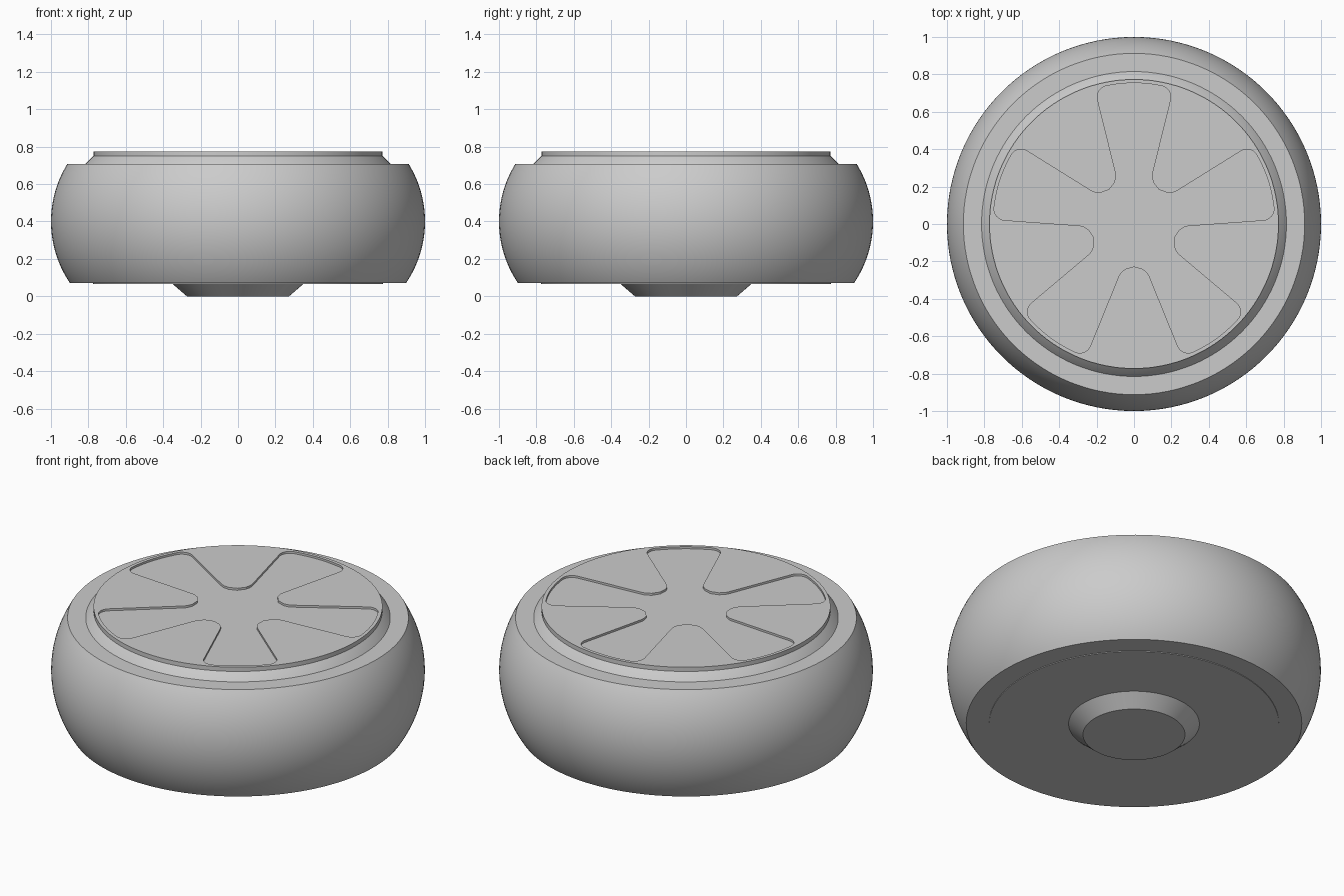
import bpy, bmesh, math
from mathutils import Vector

old = bpy.data.objects.get("Cube")
if old:
    bpy.data.objects.remove(old, do_unlink=True)

# Single grey material
grey = bpy.data.materials.new("light_grey")
grey.use_nodes = True
grey.diffuse_color = (0.6, 0.6, 0.6, 1)
grey.node_tree.nodes["Principled BSDF"].inputs["Base Color"].default_value = (0.6, 0.6, 0.6, 1)


def finish(name, bm):
    bmesh.ops.recalc_face_normals(bm, faces=bm.faces)
    mesh = bpy.data.meshes.new(name)
    bm.to_mesh(mesh)
    bm.free()
    obj = bpy.data.objects.new(name, mesh)
    bpy.context.collection.objects.link(obj)
    mesh.materials.append(grey)
    return obj


def activate(obj):
    bpy.ops.object.select_all(action='DESELECT')
    obj.select_set(True)
    bpy.context.view_layer.objects.active = obj


def lathe(name, profile, closed=False, steps=128):
    """Turn (radius, z) points about z; an open profile gets flat end caps."""
    bm = bmesh.new()
    rings = [[bm.verts.new((r * math.cos(math.tau * i / steps),
                            r * math.sin(math.tau * i / steps), z))
              for i in range(steps)] for r, z in profile]
    pairs = list(zip(rings, rings[1:]))
    if closed:
        pairs.append((rings[-1], rings[0]))
    else:
        bm.faces.new(rings[0])
        bm.faces.new(rings[-1])
    for a, b in pairs:
        for i in range(steps):
            j = (i + 1) % steps
            bm.faces.new((a[i], a[j], b[j], b[i]))
    return finish(name, bm)


def fillet(a, p, b, radius, steps=8):
    """Points of a round corner at p between a and b."""
    u, v = (a - p).normalized(), (b - p).normalized()
    half = u.angle(v) / 2
    centre = p + (u + v).normalized() * radius / math.sin(half)
    start = p + u * radius / math.tan(half) - centre
    end = p + v * radius / math.tan(half) - centre
    return [centre + start.lerp(end, i / steps).normalized() * radius
            for i in range(steps + 1)]


# Tyre with a bulging tread and flat sidewalls
low, high = 0.07, 0.708
tread = []
for i in range(33):
    z = low + (high - low) * i / 32
    tread.append((0.415 + math.sqrt(0.585 ** 2 - (z - 0.4) ** 2), z))
tyre = lathe("tyre", [(0.74, low)] + tread + [(0.74, high)], closed=True)

# Wheel rim with hub boss below and chamfered lip above
rim = lathe("rim", [(0.273, 0), (0.35, 0.066), (0.775, 0.066), (0.775, 0.09),
                    (0.75, 0.1), (0.75, 0.69), (0.82, 0.7), (0.815, high),
                    (0.773, 0.75), (0.773, 0.775)])

# Five-armed shallow recess in the rim face
crotch, reach, half_w = 0.078, 0.757, 0.21
corners = []
for k in range(5):
    turn = math.pi / 2 + math.tau * k / 5
    spread = math.asin(half_w / reach)
    for angle, dist, radius in ((-math.pi / 5, crotch, 0.09), (-spread, reach, 0.06),
                                (0, 0.765, 0.7), (spread, reach, 0.06)):
        corners.append((Vector((math.cos(turn + angle), math.sin(turn + angle), 0)) * dist, radius))
bm = bmesh.new()
outline = []
for i, (p, radius) in enumerate(corners):
    a, b = corners[i - 1][0], corners[(i + 1) % len(corners)][0]
    outline += fillet(a, p, b, radius)
face = bm.faces.new([bm.verts.new((p.x, p.y, 0.763)) for p in outline])
top = bmesh.ops.extrude_face_region(bm, geom=[face])
bmesh.ops.translate(bm, vec=(0, 0, 0.1),
                    verts=[g for g in top["geom"] if isinstance(g, bmesh.types.BMVert)])
cutter = finish("spoke_cutter", bm)
cutter.hide_render = True

cut = rim.modifiers.new("spoke_recess", 'BOOLEAN')
cut.operation = 'DIFFERENCE'
cut.solver = 'EXACT'
cut.object = cutter
activate(rim)
bpy.ops.object.modifier_apply(modifier=cut.name)
bpy.data.objects.remove(cutter, do_unlink=True)

for obj in (tyre, rim):
    activate(obj)
    bpy.ops.object.shade_smooth_by_angle(angle=math.radians(25))
